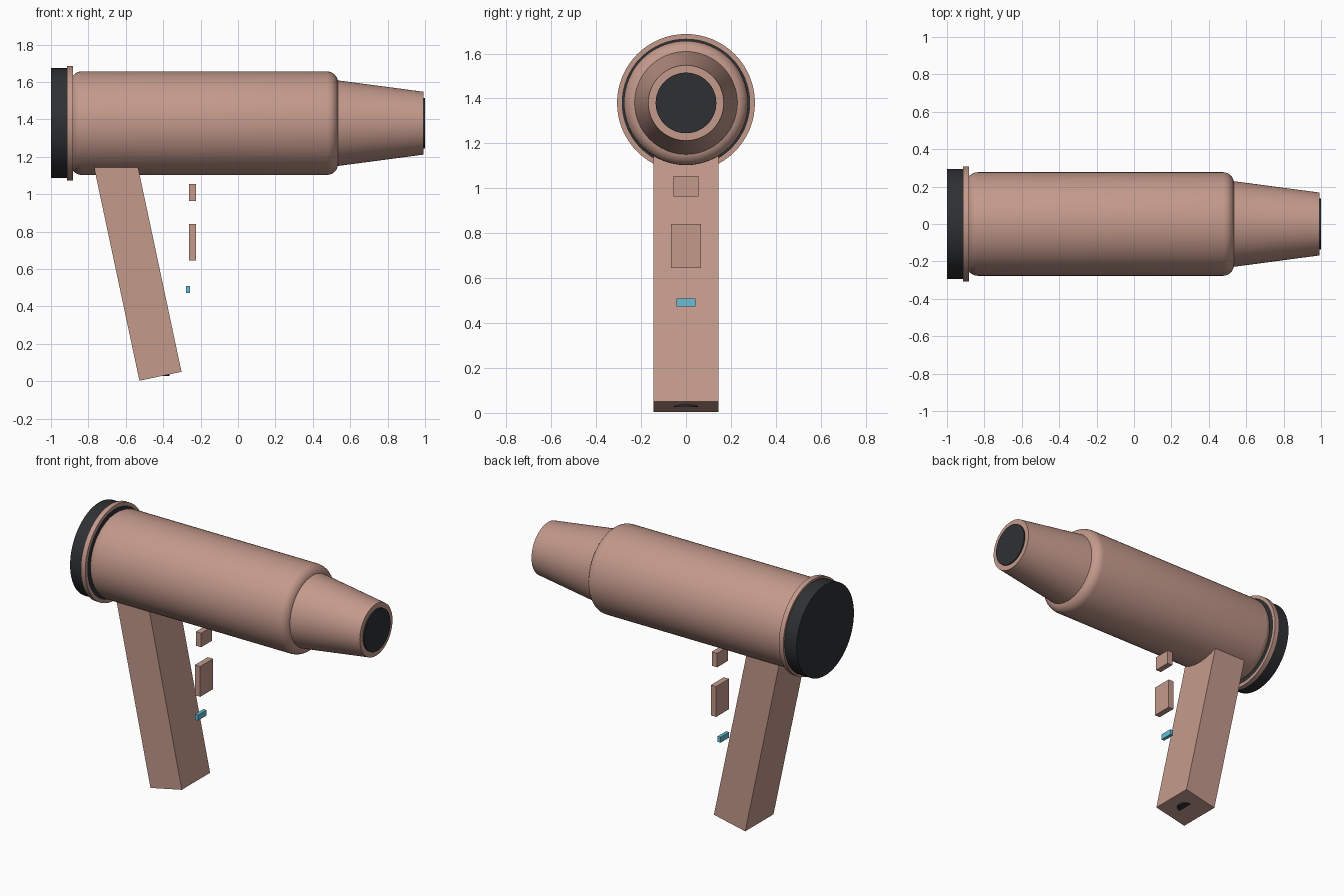
import bpy, bmesh, math
from mathutils import Vector, Matrix

if "Cube" in bpy.data.objects:
    bpy.data.objects.remove(bpy.data.objects["Cube"])

AXIS_Z = 1.38
SEGMENTS = 64


def material(name, rgb):
    m = bpy.data.materials.new(name)
    m.diffuse_color = (*rgb, 1)
    m.use_nodes = True
    m.node_tree.nodes["Principled BSDF"].inputs["Base Color"].default_value = m.diffuse_color
    return m


COPPER = material("copper", (0.55, 0.32, 0.26))
BLACK = material("black", (0.028, 0.03, 0.033))
BLUE = material("blue", (0.14, 0.51, 0.68))


def finish(bm, name, mat, smooth=False):
    bmesh.ops.recalc_face_normals(bm, faces=bm.faces)
    mesh = bpy.data.meshes.new(name)
    bm.to_mesh(mesh)
    bm.free()
    mesh.materials.append(mat)
    ob = bpy.data.objects.new(name, mesh)
    bpy.context.collection.objects.link(ob)
    if smooth:
        bpy.ops.object.select_all(action='DESELECT')
        ob.select_set(True)
        bpy.context.view_layer.objects.active = ob
        bpy.ops.object.shade_smooth_by_angle(angle=math.radians(35))
    return ob


def lathe(name, profile, mat, closed=False):
    """Spin (x, radius) points about the barrel axis."""
    bm = bmesh.new()
    rings = []
    for x, r in profile:
        rings.append([bm.verts.new((x, r * math.cos(a), AXIS_Z + r * math.sin(a)))
                      for a in (2 * math.pi * i / SEGMENTS for i in range(SEGMENTS))])
    pairs = list(zip(rings, rings[1:]))
    if closed:
        pairs.append((rings[-1], rings[0]))
    else:
        bm.faces.new(rings[0])
        bm.faces.new(rings[-1])
    for a, b in pairs:
        for i in range(SEGMENTS):
            j = (i + 1) % SEGMENTS
            bm.faces.new((a[i], a[j], b[j], b[i]))
    return finish(bm, name, mat, True)


def box(name, x, y, z, mat):
    """Box from (min, max) ranges."""
    bm = bmesh.new()
    size = [b - a for a, b in (x, y, z)]
    centre = Vector([(a + b) / 2 for a, b in (x, y, z)])
    bmesh.ops.create_cube(bm, size=1, matrix=Matrix.Translation(centre) @ Matrix.Diagonal((*size, 1)))
    return finish(bm, name, mat)


# Main barrel with rounded ends
X0, X1, R, B = -0.895, 0.535, 0.277, 0.06
arc = [math.radians(90 * i / 6) for i in range(7)]
back = [(X0 + B - B * math.cos(a), R - B + B * math.sin(a)) for a in arc]
front = [(X1 - B + B * math.sin(a), R - B + B * math.cos(a)) for a in arc]
lathe("barrel", back + front, COPPER)

# Tapered nozzle and its dark outlet
lathe("nozzle", [(0.525, 0.23), (0.992, 0.168)], COPPER)
lathe("nozzle_outlet", [(0.97, 0.135), (1.0, 0.135)], BLACK)

# Rear intake cap and trim ring
lathe("intake_cap", [(-1.0, 0.294), (-0.886, 0.294)], BLACK)
lathe("trim_ring", [(-0.914, 0.286), (-0.914, 0.307), (-0.882, 0.307), (-0.882, 0.286)],
      COPPER, closed=True)

# Slanted handle, its top buried in the barrel
handle = box("handle", (0, 0.23), (-0.145, 0.145), (0, 1.24), COPPER)
handle.location = (-0.527, 0, 0.003)
handle.rotation_euler = (0, math.radians(-12), 0)

# Cord socket poking out of the handle base
bm = bmesh.new()
bmesh.ops.create_cone(bm, cap_ends=True, segments=32, radius1=0.055, radius2=0.055,
                      depth=0.06, matrix=Matrix.Translation((-0.42, 0, 0.057)))
finish(bm, "cord_socket", BLACK, True)

# Buttons in front of the handle
box("upper_button", (-0.263, -0.225), (-0.056, 0.056), (0.963, 1.054), COPPER)
box("speed_switch", (-0.263, -0.225), (-0.066, 0.066), (0.645, 0.842), COPPER)
box("indicator_light", (-0.279, -0.257), (-0.043, 0.043), (0.473, 0.509), BLUE)
